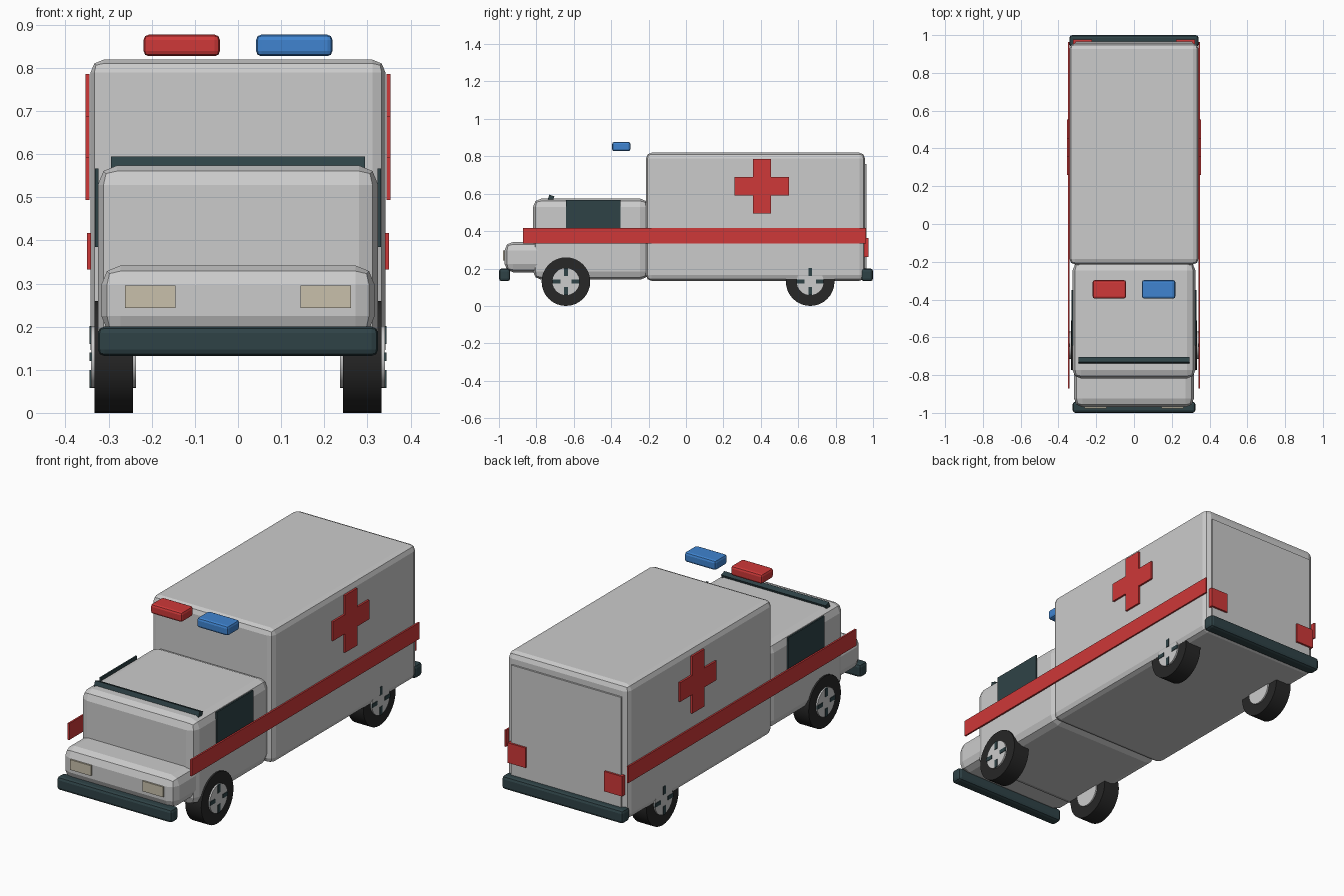
import bpy, bmesh, math
from mathutils import Matrix, Vector

if "Cube" in bpy.data.objects:
    bpy.data.objects.remove(bpy.data.objects["Cube"])


def material(name, rgb):
    m = bpy.data.materials.new(name)
    m.diffuse_color = (*rgb, 1)
    m.use_nodes = True
    m.node_tree.nodes["Principled BSDF"].inputs["Base Color"].default_value = m.diffuse_color
    return m


WHITE = material("body_white", (0.60, 0.60, 0.60))
RED = material("signal_red", (0.62, 0.04, 0.04))
BLUE = material("signal_blue", (0.05, 0.23, 0.63))
DARK = material("dark_trim", (0.028, 0.055, 0.062))
TYRE = material("tyre_black", (0.02, 0.02, 0.02))
LAMP = material("lamp_cream", (0.58, 0.53, 0.41))


def finish(name, bm, mat):
    bmesh.ops.recalc_face_normals(bm, faces=bm.faces)
    me = bpy.data.meshes.new(name)
    bm.to_mesh(me)
    bm.free()
    me.materials.append(mat)
    ob = bpy.data.objects.new(name, me)
    bpy.context.collection.objects.link(ob)
    return ob


def box(name, lo, hi, mat, bevel=0.0, segments=2, tilt=0.0):
    """Box between two corners, optionally rounded and tilted about x."""
    lo, hi = Vector(lo), Vector(hi)
    bm = bmesh.new()
    bmesh.ops.create_cube(bm, size=1)
    bmesh.ops.scale(bm, vec=hi - lo, verts=bm.verts)
    if bevel:
        bmesh.ops.bevel(bm, geom=bm.edges[:], offset=bevel, segments=segments,
                        profile=0.5, affect='EDGES')
    bmesh.ops.rotate(bm, matrix=Matrix.Rotation(tilt, 3, 'X'), verts=bm.verts)
    bmesh.ops.translate(bm, vec=(lo + hi) / 2, verts=bm.verts)
    return finish(name, bm, mat)


def disc(name, x0, x1, y, z, radius, mat, sides=32):
    """Cylinder whose axis runs along x."""
    bm = bmesh.new()
    bmesh.ops.create_cone(bm, cap_ends=True, segments=sides, radius1=radius,
                          radius2=radius, depth=abs(x1 - x0))
    bmesh.ops.rotate(bm, matrix=Matrix.Rotation(math.pi / 2, 3, 'Y'), verts=bm.verts)
    bmesh.ops.translate(bm, vec=((x0 + x1) / 2, y, z), verts=bm.verts)
    ob = finish(name, bm, mat)
    bpy.context.view_layer.objects.active = ob
    ob.select_set(True)
    bpy.ops.object.shade_smooth_by_angle(angle=math.radians(30))
    ob.select_set(False)
    return ob


def side_plate(name, s, x0, x1, y0, y1, z0, z1, mat):
    a, b = sorted((s * x0, s * x1))
    return box(name, (a, y0, z0), (b, y1, z1), mat)


# Main body
box("rear_box", (-0.342, -0.214, 0.134), (0.342, 0.957, 0.819), WHITE, 0.03)
box("cab", (-0.325, -0.818, 0.14), (0.325, -0.20, 0.574), WHITE, 0.045)
box("hood", (-0.317, -0.970, 0.18), (0.317, -0.60, 0.342), WHITE, 0.045)
box("rear_door", (-0.31, 0.945, 0.20), (0.31, 0.966, 0.76), WHITE)

# Bumpers
box("front_bumper", (-0.325, -1.0, 0.132), (0.325, -0.94, 0.20), DARK, 0.015)
box("rear_bumper", (-0.342, 0.937, 0.132), (0.342, 1.0, 0.20), DARK, 0.015)

# Windscreen, of which only the upper edge stands above the cab roof
box("windscreen", (-0.295, -0.752, 0.47), (0.295, -0.724, 0.594), DARK, tilt=math.radians(-20))

# Roof lights
box("red_beacon", (-0.219, -0.395, 0.827), (-0.042, -0.297, 0.877), RED, 0.012)
box("blue_beacon", (0.042, -0.395, 0.827), (0.219, -0.297, 0.877), BLUE, 0.012)

for s, side in ((-1, "left"), (1, "right")):
    # Side window, stripe and lamps
    side_plate(side + "_window", s, 0.324, 0.332, -0.642, -0.35, 0.385, 0.567, DARK)
    side_plate(side + "_stripe", s, 0.341, 0.350, -0.872, 0.963, 0.333, 0.417, RED)
    side_plate(side + "_headlight", s, 0.145, 0.262, -0.978, -0.965, 0.243, 0.295, LAMP)
    side_plate(side + "_tail_light", s, 0.222, 0.322, 0.95, 0.976, 0.262, 0.364, RED)

    # Cross emblem plate, extruded from a twelve point outline
    bm = bmesh.new()
    a, b = 0.049, 0.146
    outline = [(a, b), (a, a), (b, a), (b, -a), (a, -a), (a, -b),
               (-a, -b), (-a, -a), (-b, -a), (-b, a), (-a, a), (-a, b)]
    face = bm.faces.new([bm.verts.new((s * 0.3445, 0.406 + y, 0.640 + z)) for y, z in outline])
    ext = bmesh.ops.extrude_face_region(bm, geom=[face])
    bmesh.ops.translate(bm, vec=(s * 0.0095, 0, 0),
                        verts=[v for v in ext["geom"] if isinstance(v, bmesh.types.BMVert)])
    finish(side + "_cross", bm, RED)

    # Wheels with pale hubs and four dark slots
    for y, end in ((-0.642, "front"), (0.664, "rear")):
        name = f"{end}_{side}_"
        disc(name + "tyre", s * 0.243, s * 0.333, y, 0.13, 0.13, TYRE)
        disc(name + "hub", s * 0.236, s * 0.341, y, 0.13, 0.072, WHITE)
        for i in range(4):
            c, d = round(math.cos(i * math.pi / 2)), round(math.sin(i * math.pi / 2))
            cy, cz = y + c * 0.051, 0.13 + d * 0.051
            hy, hz = (0.021, 0.01) if c else (0.01, 0.021)
            side_plate(f"{name}slot_{i + 1}", s, 0.338, 0.344,
                       cy - hy, cy + hy, cz - hz, cz + hz, DARK)
